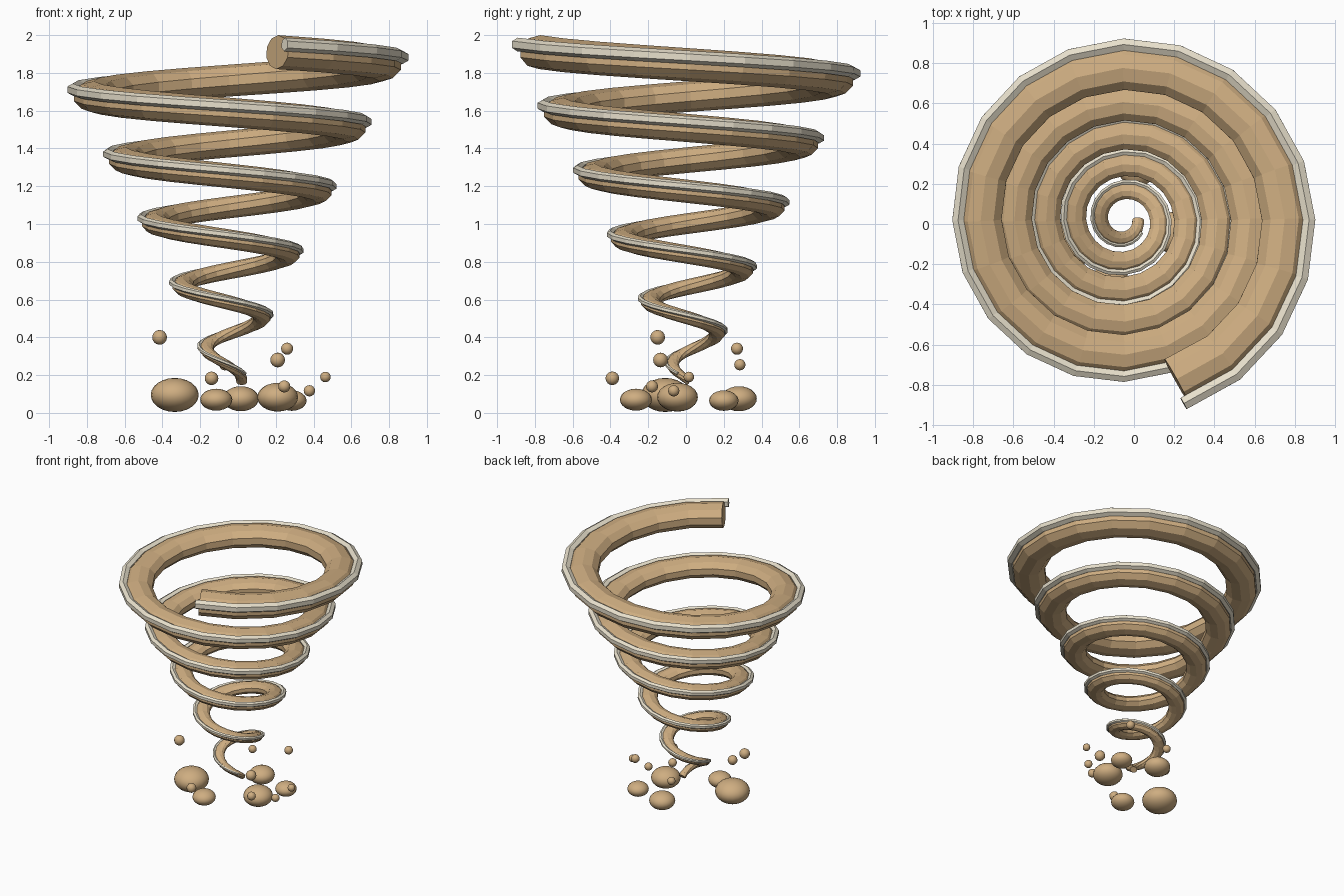
import bpy, bmesh, math
from mathutils import Vector

if "Cube" in bpy.data.objects:
    bpy.data.objects.remove(bpy.data.objects["Cube"])

AXIS = Vector((-0.05, 0.02, 0))
TURNS, STEPS = 5.2, 104


def material(name, rgb):
    m = bpy.data.materials.new(name)
    m.diffuse_color = (*rgb, 1)
    m.use_nodes = True
    m.node_tree.nodes["Principled BSDF"].inputs["Base Color"].default_value = m.diffuse_color
    return m


dust = material("dust", (0.62, 0.42, 0.22))
pale = material("pale_dust", (0.80, 0.74, 0.60))


def funnel(t):
    """Spiral radius, height and tube half-height at t in 0..1."""
    return 0.07 + 0.765 * t ** 1.2, 0.165 + 1.745 * t, 0.022 + 0.068 * t


def sweep(name, pts, sizes, sides, mat):
    """Faceted tube along a polyline with elliptical sections (half width, half height)."""
    bm = bmesh.new()
    rings = []
    n = len(pts)
    for i, p in enumerate(pts):
        d = Vector((0, 0, 0))
        if i > 0:
            d += (p - pts[i - 1]).normalized()
        if i < n - 1:
            d += (pts[i + 1] - p).normalized()
        d.normalize()
        side = d.cross(Vector((0, 0, 1))).normalized()
        up = side.cross(d)
        w, h = sizes[i]
        rings.append([bm.verts.new(p + side * w * math.cos(a) + up * h * math.sin(a))
                      for a in (2 * math.pi * (k + 0.5) / sides for k in range(sides))])
    for r, s in zip(rings, rings[1:]):
        for k in range(sides):
            j = (k + 1) % sides
            bm.faces.new((r[k], r[j], s[j], s[k]))
    bm.faces.new(rings[0])
    bm.faces.new(rings[-1])
    bmesh.ops.recalc_face_normals(bm, faces=bm.faces)
    me = bpy.data.meshes.new(name)
    bm.to_mesh(me)
    bm.free()
    me.materials.append(mat)
    bpy.context.collection.objects.link(bpy.data.objects.new(name, me))


# Main whirlwind coil and the pale strand riding on its outer side
coil, coil_size, strand, strand_size = [], [], [], []
for i in range(STEPS + 1):
    t = i / STEPS
    a = -2 * math.pi * TURNS * t
    r, z, h = funnel(t)
    w = 1.36 * h
    out = Vector((math.cos(a), math.sin(a), 0))
    coil.append(AXIS + out * r + Vector((0, 0, z)))
    coil_size.append((w, h))
    strand.append(AXIS + out * (r + 1.02 * w) + Vector((0, 0, z + 0.45 * h)))
    strand_size.append((0.3 * w, 0.4 * h))
sweep("whirlwind_coil", coil, coil_size, 10, dust)
sweep("highlight_strand", strand[2:], strand_size[2:], 6, pale)


def ball(name, loc, rx, rz, seg, rings):
    bpy.ops.mesh.primitive_uv_sphere_add(segments=seg, ring_count=rings, radius=1, location=loc)
    ob = bpy.context.object
    ob.name = name
    ob.scale = (rx, rx, rz)
    ob.data.materials.append(dust)
    bpy.ops.object.shade_smooth()


# Flattened dust puffs on the ground: x, y, z, radius, half height
for x, y, z, rx, rz in [(-0.335, -0.11, 0.095, 0.127, 0.09), (-0.115, -0.265, 0.07, 0.085, 0.058),
                        (0.015, 0.28, 0.075, 0.095, 0.066), (0.21, -0.045, 0.083, 0.108, 0.076),
                        (0.285, 0.2, 0.065, 0.078, 0.054)]:
    ball("dust_puff", (x, y, z), rx, rz, 20, 12)

# Small flying debris: x, y, z, radius
for x, y, z, r in [(-0.415, -0.15, 0.40, 0.039), (-0.14, -0.39, 0.183, 0.036), (0.21, -0.135, 0.28, 0.039),
                   (0.26, 0.27, 0.34, 0.032), (-0.07, 0.285, 0.255, 0.03), (0.463, 0.015, 0.19, 0.028),
                   (0.378, -0.065, 0.117, 0.03), (0.245, -0.18, 0.14, 0.032)]:
    ball("debris", (x, y, z), r, r, 12, 8)
